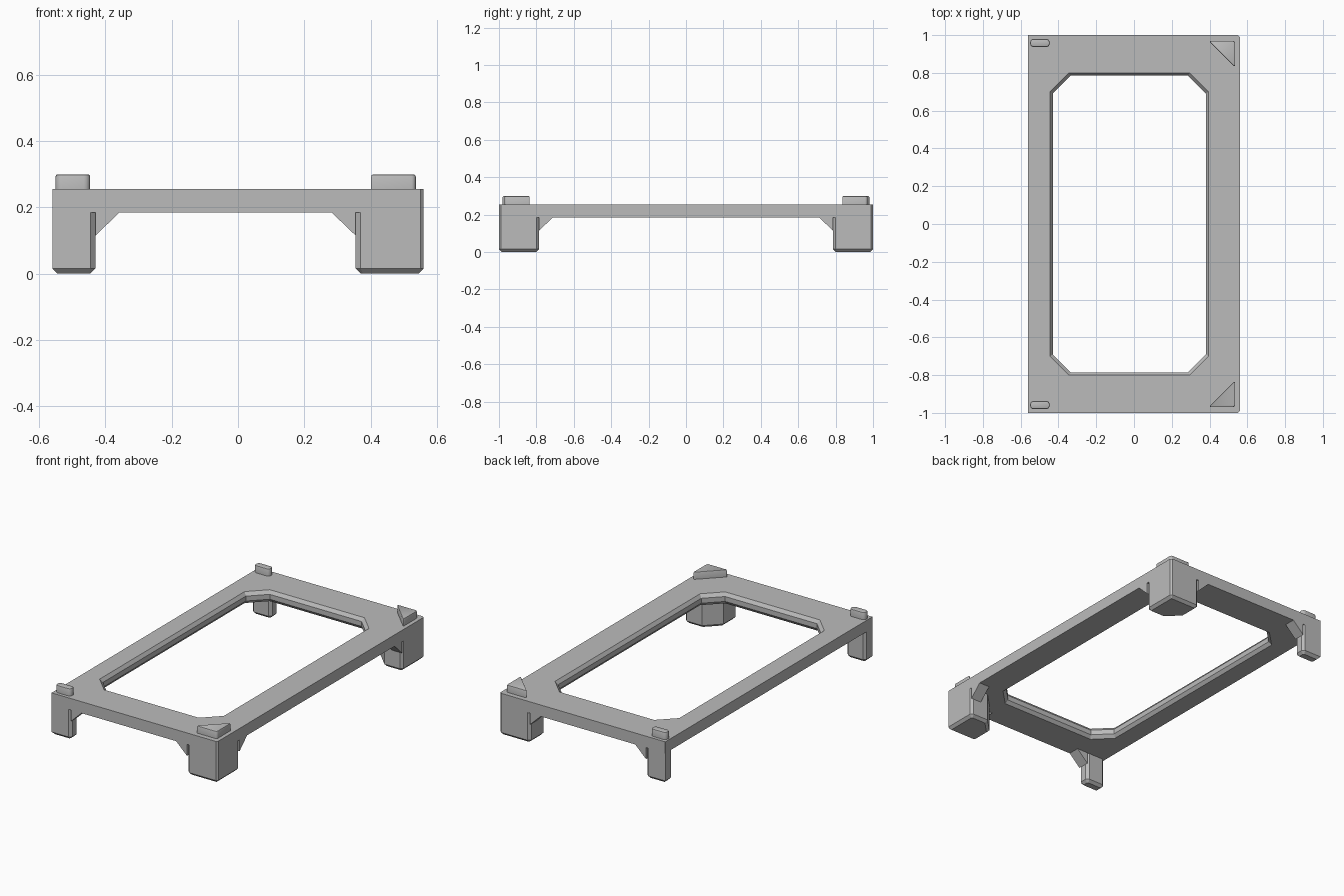
import bpy, bmesh, math

if "Cube" in bpy.data.objects:
    bpy.data.objects.remove(bpy.data.objects["Cube"], do_unlink=True)

grey = bpy.data.materials.new("plain grey")
grey.use_nodes = True
grey.diffuse_color = (0.5, 0.5, 0.5, 1)
grey.node_tree.nodes["Principled BSDF"].inputs["Base Color"].default_value = (0.5, 0.5, 0.5, 1)

W, L = 0.56, 1.0               # half width and half length
UNDER, DECK, PEG = 0.185, 0.255, 0.30


def finish(bm, name, mirror=True):
    bmesh.ops.recalc_face_normals(bm, faces=bm.faces)
    me = bpy.data.meshes.new(name)
    bm.to_mesh(me)
    bm.free()
    me.materials.append(grey)
    ob = bpy.data.objects.new(name, me)
    bpy.context.collection.objects.link(ob)
    if mirror:
        m = ob.modifiers.new("front_back", 'MIRROR')
        m.use_axis = (False, True, False)
    return ob


def prism(points, direction):
    """Extrude a flat 3D outline along a direction."""
    bm = bmesh.new()
    face = bm.faces.new([bm.verts.new(p) for p in points])
    out = bmesh.ops.extrude_face_region(bm, geom=[face])
    moved = [v for v in out["geom"] if isinstance(v, bmesh.types.BMVert)]
    bmesh.ops.translate(bm, verts=moved, vec=direction)
    return bm


def bevel_level(bm, z, width, segments=1):
    edges = [e for e in bm.edges if all(abs(v.co.z - z) < 1e-5 for v in e.verts)]
    bmesh.ops.bevel(bm, geom=edges, offset=width, segments=segments,
                    profile=0.5, affect='EDGES')


def ring(x0, x1, y, cl, cr):
    """Rectangle with cut corners, separate cuts for the two sides."""
    half = [(x0, 0 + y - cl), (x0 + cl, y), (x1 - cr, y), (x1, y - cr)]
    return half + [(x, -v) for x, v in reversed(half)]


# Frame: rings swept around the cross-section of the border
outer = ring(-W, W, L, 0.001, 0.01)
wide = ring(-0.445, 0.395, 0.80, 0.10, 0.10)
narrow = ring(-0.43, 0.38, 0.785, 0.095, 0.095)
section = [(outer, UNDER), (outer, DECK), (wide, DECK),
           (narrow, DECK - 0.02), (narrow, UNDER + 0.02), (wide, UNDER)]
bm = bmesh.new()
loops = [[bm.verts.new((x, y, z)) for x, y in pts] for pts, z in section]
for a, b in zip(loops, loops[1:] + loops[:1]):
    for i in range(len(a)):
        j = (i + 1) % len(a)
        bm.faces.new((a[i], a[j], b[j], b[i]))
finish(bm, "frame", mirror=False)

# Legs: outlines with cut vertical edges, chamfered feet
c = 0.015
slim_in, slim_y = -0.43, -0.93
slim = [(-W, -L), (slim_in - c, -L), (slim_in, c - L), (slim_in, slim_y - c),
        (slim_in - c, slim_y), (c - W, slim_y), (-W, slim_y - c)]
big_x, big_y, cut = 0.355, -0.785, 0.085
big = [(big_x + c, -L), (W - 0.01, -L), (W, 0.01 - L), (W, big_y - c),
       (W - c, big_y), (big_x + cut, big_y), (big_x, big_y - cut), (big_x, c - L)]
for name, pts in (("slim_leg", slim), ("corner_leg", big)):
    bm = prism([(x, y, 0) for x, y in pts], (0, 0, UNDER))
    bevel_level(bm, 0, 0.016)
    finish(bm, name)

# Gussets: triangular braces flush with the outer faces
drop, reach, thick = 0.07, 0.073, 0.07
for name, x, s in (("slim_leg_brace", slim_in, 1), ("corner_leg_brace", big_x, -1)):
    tri = [(x, -L, UNDER - drop), (x, -L, UNDER), (x + s * reach, -L, UNDER)]
    finish(prism(tri, (0, thick, 0)), name)
tri = [(W, big_y, UNDER - drop), (W, big_y, UNDER), (W, big_y + reach, UNDER)]
finish(prism(tri, (-thick, 0, 0)), "side_brace")

# Locating pegs on the deck
slot = [(-0.55, -0.98), (-0.446, -0.98), (-0.446, -0.937), (-0.55, -0.937)]
wedge = [(0.395, -0.97), (0.536, -0.97), (0.536, -0.829)]
for name, pts, r in (("slot_peg", slot, 0.019), ("wedge_peg", wedge, 0.013)):
    bm = prism([(x, y, DECK) for x, y in pts], (0, 0, PEG - DECK))
    upright = [e for e in bm.edges if abs(e.verts[0].co.z - e.verts[1].co.z) > 0.01]
    bmesh.ops.bevel(bm, geom=upright, offset=r, segments=4, profile=0.5, affect='EDGES')
    bevel_level(bm, PEG, 0.007, 2)
    ob = finish(bm, name)
    bpy.ops.object.select_all(action='DESELECT')
    ob.select_set(True)
    bpy.context.view_layer.objects.active = ob
    bpy.ops.object.shade_smooth_by_angle(angle=math.radians(35))
